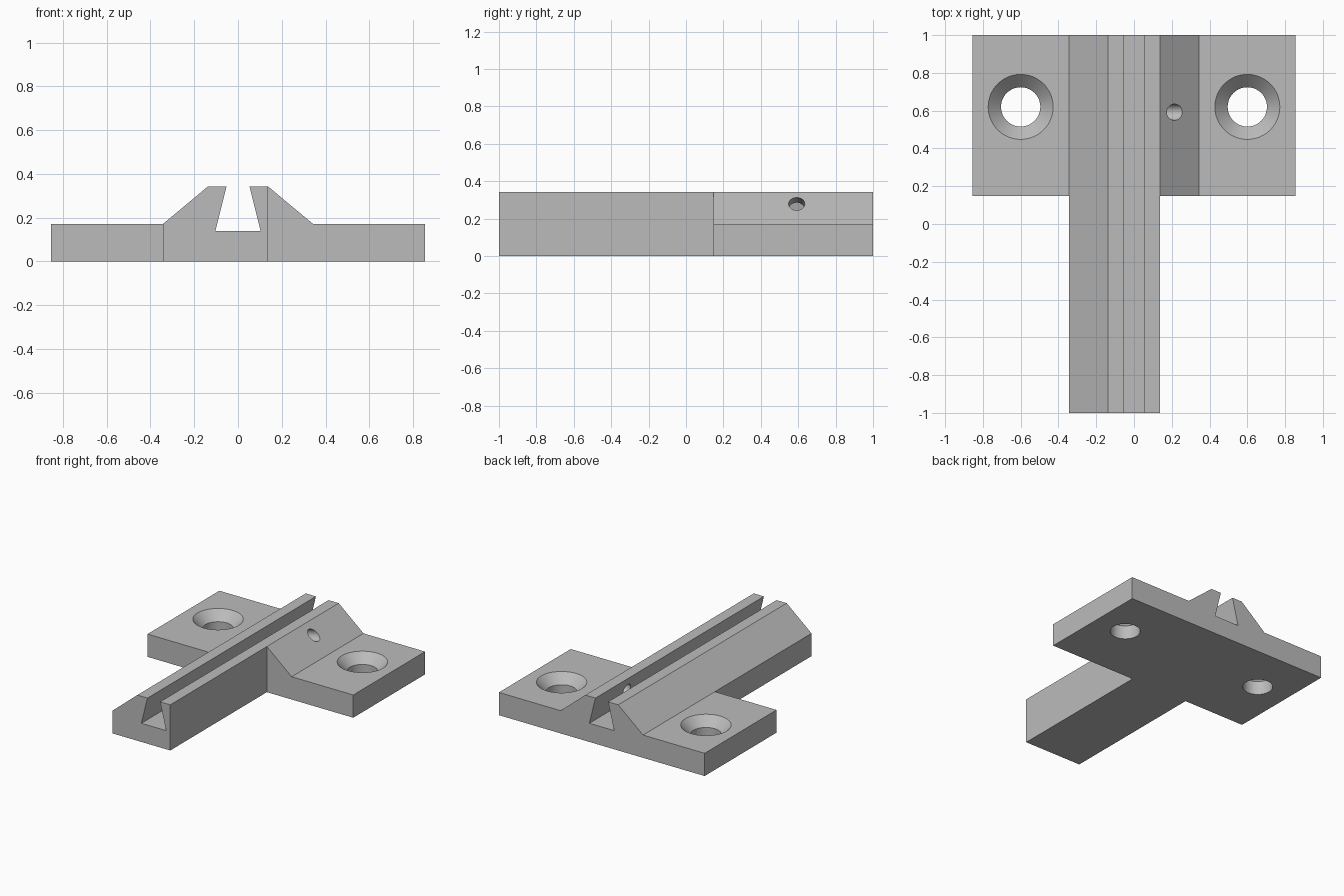
import bpy, bmesh, math

if "Cube" in bpy.data.objects:
    bpy.data.objects.remove(bpy.data.objects["Cube"], do_unlink=True)

HALF_W, HEIGHT, PLATE = 0.855, 0.343, 0.171
FOOT, CREST, FLANGE_Y = 0.343, 0.137, 0.147
HOLE_R, SINK_R = 0.104, 0.172

grey = bpy.data.materials.new("plain_grey")
grey.use_nodes = True
colour = (0.5, 0.5, 0.5, 1)
grey.diffuse_color = colour
grey.node_tree.nodes["Principled BSDF"].inputs["Base Color"].default_value = colour


def extrude_profile(name, points, y0, y1):
    """Prism along y from a profile in x and z."""
    bm = bmesh.new()
    face = bm.faces.new([bm.verts.new((x, y0, z)) for x, z in points])
    side = bmesh.ops.extrude_face_region(bm, geom=[face])["geom"]
    moved = [v for v in side if isinstance(v, bmesh.types.BMVert)]
    bmesh.ops.translate(bm, verts=moved, vec=(0, y1 - y0, 0))
    bmesh.ops.recalc_face_normals(bm, faces=bm.faces)
    mesh = bpy.data.meshes.new(name)
    bm.to_mesh(mesh)
    bm.free()
    mesh.materials.append(grey)
    obj = bpy.data.objects.new(name, mesh)
    bpy.context.collection.objects.link(obj)
    return obj


def round_cutter(r1, r2, depth, location, tilt=0):
    bpy.ops.mesh.primitive_cone_add(vertices=64, radius1=r1, radius2=r2, depth=depth,
                                    location=location, rotation=(0, tilt, 0))
    return bpy.context.object


def cut(target, cutter):
    cutter.hide_render = True
    mod = target.modifiers.new("cut", "BOOLEAN")
    mod.operation, mod.solver, mod.object = "DIFFERENCE", "EXACT", cutter
    bpy.context.view_layer.objects.active = target
    bpy.ops.object.modifier_apply(modifier=mod.name)
    bpy.data.objects.remove(cutter, do_unlink=True)


# Full-length body: plate, sloped ridge and dovetail groove
right_half = [(HALF_W, 0), (HALF_W, PLATE), (FOOT, PLATE), (CREST, HEIGHT),
              (0.0525, HEIGHT), (0.103, 0.14)]
profile = right_half + [(-x, z) for x, z in reversed(right_half)]
body = extrude_profile("dovetail_rail_bracket", profile, -1, 1)

# Trim both sides in front of the flanges
for inner, outer in ((CREST, 1), (-FOOT, -1)):
    box = [(inner, -0.1), (outer, -0.1), (outer, 0.5), (inner, 0.5)]
    cut(body, extrude_profile("side_trim", box, -1.2, FLANGE_Y))

# Countersunk screw holes in the flanges
for x in (-0.6, 0.6):
    cut(body, round_cutter(HOLE_R, HOLE_R, 0.25, (x, 0.62, 0.025)))
    rim = SINK_R + 0.03
    cut(body, round_cutter(0, rim, rim, (x, 0.62, PLATE + 0.03 - rim / 2)))

# Set-screw hole, square to the inner wall of the groove
tilt = math.atan2(0.203, 0.0505)
cut(body, round_cutter(0.043, 0.043, 0.4, (0.214, 0.592, 0.278), tilt))

body.data.materials.clear()
body.data.materials.append(grey)
for poly in body.data.polygons:
    poly.material_index = 0

bpy.ops.object.select_all(action="DESELECT")
body.select_set(True)
bpy.context.view_layer.objects.active = body
bpy.ops.object.shade_smooth_by_angle(angle=math.radians(20))
